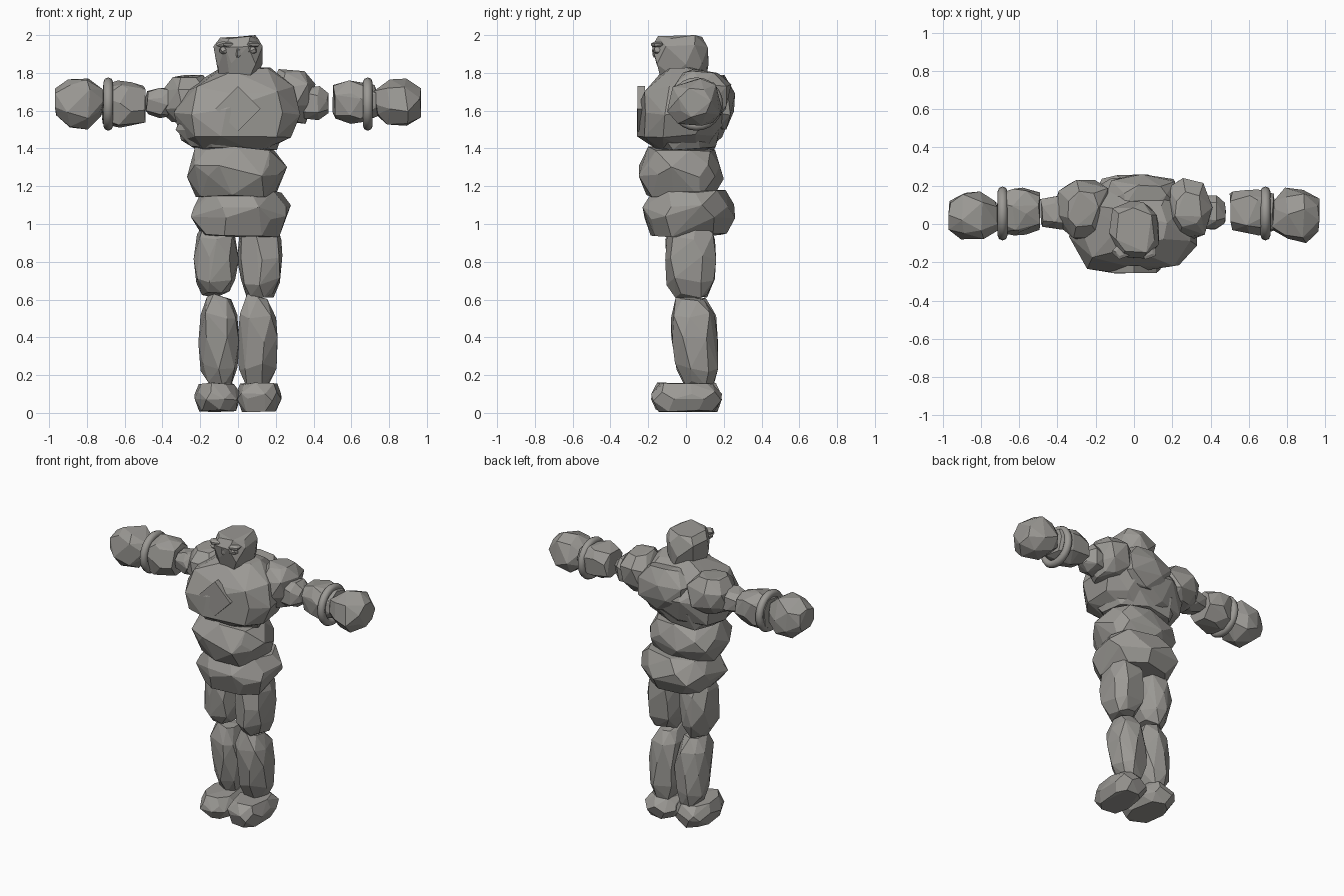
import bpy, bmesh, math, random
from mathutils import Vector

cube = bpy.data.objects.get("Cube")
if cube:
    bpy.data.objects.remove(cube, do_unlink=True)

stone = bpy.data.materials.new("grey stone")
stone.use_nodes = True
stone.diffuse_color = (0.33, 0.32, 0.3, 1)
stone.node_tree.nodes["Principled BSDF"].inputs["Base Color"].default_value = stone.diffuse_color

# Cross-section sizes along a rock, from its start to its end
BOULDER = [(0, .58), (.28, .95), (.7, 1), (1, .58)]
SLAB = [(0, .8), (.4, 1), (.65, .98), (1, .78)]
LIMB = [(0, .6), (.2, .92), (.5, 1), (.8, .93), (1, .6)]


def link(bm, name):
    mesh = bpy.data.meshes.new(name)
    bm.to_mesh(mesh)
    bm.free()
    mesh.materials.append(stone)
    obj = bpy.data.objects.new(name, mesh)
    bpy.context.collection.objects.link(obj)
    return obj


def fit(bm, xs, ys, zs):
    """Stretch the mesh into the given x, y and z ranges."""
    for i, (low, high) in enumerate((xs, ys, zs)):
        values = [v.co[i] for v in bm.verts]
        start, span = min(values), max(values) - min(values)
        for v in bm.verts:
            v.co[i] = low + (v.co[i] - start) / span * (high - low)


def rock(name, xs, ys, zs, profile=BOULDER, axis="z", sides=7, lean=(0, 0), seed=1):
    """Faceted stone: the hull of jittered rings, fitted to a box."""
    rng = random.Random(seed)
    bm = bmesh.new()
    for k, (t, size) in enumerate(profile):
        turn = rng.uniform(0, math.tau)
        for s in range(sides):
            a = turn + math.tau * (s + rng.uniform(-.2, .2)) / sides
            r = size * rng.uniform(.9, 1.04)
            u = math.copysign(abs(math.cos(a)) ** .8, math.cos(a)) * r + lean[0] * t
            v = math.copysign(abs(math.sin(a)) ** .8, math.sin(a)) * r + lean[1] * t
            w = 2 * t + rng.uniform(-.1, .1)
            bm.verts.new((u, v, w) if axis == "z" else (w, u, v))
    hull = bmesh.ops.convex_hull(bm, input=bm.verts)
    loose = {g for g in hull["geom_interior"] + hull["geom_unused"]
             if isinstance(g, bmesh.types.BMVert)}
    bmesh.ops.delete(bm, geom=list(loose), context="VERTS")
    fit(bm, xs, ys, zs)
    bmesh.ops.dissolve_limit(bm, angle_limit=math.radians(7), verts=bm.verts, edges=bm.edges)
    bmesh.ops.recalc_face_normals(bm, faces=bm.faces)
    return link(bm, name)


# Torso
rock("chest", (-.34, .33), (-.26, .24), (1.37, 1.83),
     [(0, .5), (.18, .88), (.5, 1), (.76, .9), (1, .46)], sides=9, lean=(.12, .1), seed=4)
rock("lower_chest", (-.33, .27), (-.22, .2), (1.39, 1.68), SLAB, sides=8, seed=9)
rock("abdomen", (-.27, .26), (-.25, .2), (1.14, 1.41), SLAB, sides=8, seed=12)
rock("pelvis", (-.25, .28), (-.23, .26), (.93, 1.18), SLAB, sides=8, seed=15)
rock("upper_back", (-.16, .24), (.02, .26), (1.5, 1.79), seed=17)

# Diamond plate on the chest
bm = bmesh.new()
bmesh.ops.create_cone(bm, cap_ends=True, segments=4, radius1=.12, radius2=.12, depth=.04)
for v in bm.verts:
    v.co = Vector((v.co.x, v.co.z - .236, v.co.y + 1.61))
bmesh.ops.recalc_face_normals(bm, faces=bm.faces)
link(bm, "chest_diamond")

# Head with brow stones, eyes and nose
rock("head", (-.13, .13), (-.18, .12), (1.77, 2),
     [(0, .8), (.3, .92), (.75, 1), (1, .76)], sides=7, lean=(0, -.1), seed=22)
for side, sign in (("right", -1), ("left", 1)):
    x = sign * .07
    rock(side + "_eye", (x - .03, x + .03), (-.175, -.11), (1.9, 1.94), sides=5, seed=31)
    rock(side + "_brow", (x - .045, x + .045), (-.185, -.11), (1.935, 1.965), sides=5, seed=33)
rock("nose", (-.02, .02), (-.18, -.13), (1.88, 1.94), sides=5, seed=35)

# Right arm
rock("right_shoulder", (-.41, -.13), (-.08, .23), (1.53, 1.79), seed=41)
rock("right_upper_arm", (-.49, -.3), (-.03, .15), (1.56, 1.72), SLAB, "x", seed=42)
rock("right_forearm", (-.72, -.49), (-.06, .19), (1.51, 1.76), SLAB, "x", seed=43)
rock("right_fist", (-.97, -.71), (-.08, .17), (1.5, 1.77), BOULDER, "x", seed=44)

# Left arm
rock("left_shoulder", (.17, .41), (-.08, .24), (1.53, 1.82), seed=51)
rock("left_upper_arm", (.3, .48), (-.03, .15), (1.55, 1.73), BOULDER, "x", seed=52)
rock("left_forearm", (.5, .74), (-.06, .18), (1.53, 1.76), SLAB, "x", seed=53)
rock("left_fist", (.72, .97), (-.1, .19), (1.52, 1.77), BOULDER, "x", seed=54)

# Wrist rings
for side, sign in (("right", -1), ("left", 1)):
    bpy.ops.mesh.primitive_torus_add(
        major_segments=24, minor_segments=8, major_radius=.115, minor_radius=.026,
        location=(sign * .687, .055, 1.635), rotation=(0, math.pi / 2, 0))
    ring = bpy.context.object
    ring.name = side + "_wrist_ring"
    ring.data.materials.append(stone)
    bpy.ops.object.shade_smooth()

# Legs and feet
for side, sign in (("right", -1), ("left", 1)):
    def across(inner, outer):
        return sorted((sign * inner, sign * outer))
    seed = 60 + sign
    rock(side + "_thigh", across(-.005, .235), (-.11, .16), (.61, 1.03), LIMB, seed=seed)
    rock(side + "_shin", across(-.005, .21), (-.08, .17), (.13, .63),
         LIMB, lean=(0, -.35), seed=seed + 5)
    rock(side + "_foot", across(-.01, .23), (-.185, .19), (.005, .16), SLAB,
         sides=8, seed=seed + 9)
